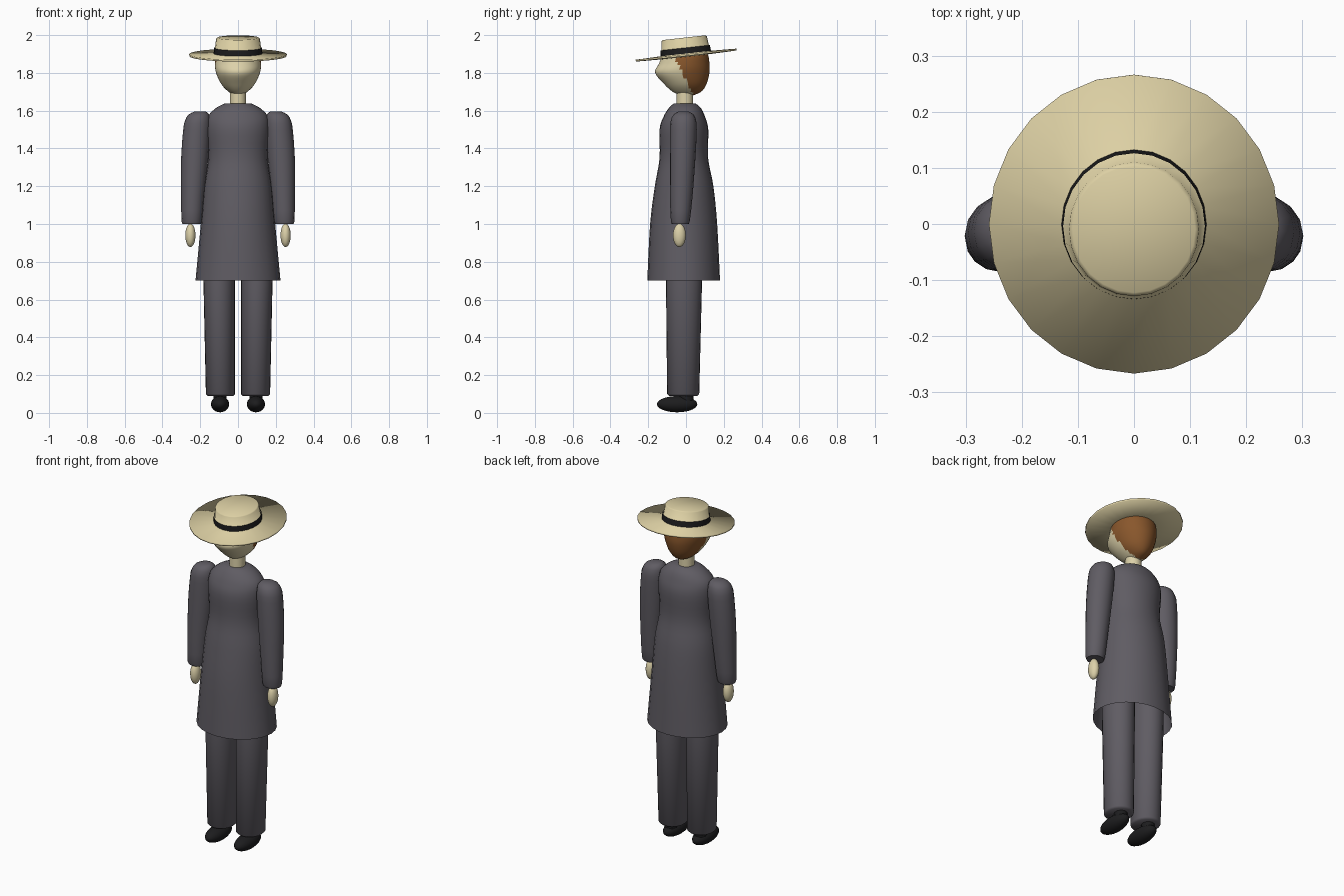
import bpy, bmesh, math
from mathutils import Vector, Matrix

cube = bpy.data.objects.get("Cube")
if cube:
    bpy.data.objects.remove(cube, do_unlink=True)


def material(name, r, g, b):
    m = bpy.data.materials.new(name)
    m.use_nodes = True
    m.diffuse_color = (r, g, b, 1)
    bsdf = m.node_tree.nodes["Principled BSDF"]
    bsdf.inputs["Base Color"].default_value = (r, g, b, 1)
    bsdf.inputs["Roughness"].default_value = 0.8
    return m


CLOTH = material("grey cloth", 0.115, 0.107, 0.125)
SKIN = material("pale skin", 0.72, 0.64, 0.40)
STRAW = material("straw", 0.72, 0.63, 0.37)
HAIR = material("brown hair", 0.25, 0.095, 0.025)
BLACK = material("black leather", 0.012, 0.012, 0.013)


def finish(name, bm, mats, angle=50):
    bmesh.ops.recalc_face_normals(bm, faces=bm.faces)
    mesh = bpy.data.meshes.new(name)
    bm.to_mesh(mesh)
    bm.free()
    for m in mats:
        mesh.materials.append(m)
    obj = bpy.data.objects.new(name, mesh)
    bpy.context.collection.objects.link(obj)
    bpy.ops.object.select_all(action="DESELECT")
    obj.select_set(True)
    bpy.context.view_layer.objects.active = obj
    bpy.ops.object.shade_smooth_by_angle(angle=math.radians(angle))
    return obj


def spline(rows, steps):
    """Catmull-Rom refinement of a list of ring settings."""
    rows = [Vector(r) for r in rows]
    out = []
    for i in range(len(rows) - 1):
        a, b = rows[i], rows[i + 1]
        p = rows[max(i - 1, 0)]
        n = rows[min(i + 2, len(rows) - 1)]
        for k in range(steps):
            t = k / steps
            out.append(0.5 * (2 * a + (b - p) * t + (2 * p - 5 * a + 4 * b - n) * t * t
                              + (3 * a - p - 3 * b + n) * t ** 3))
    return out + [rows[-1]]


def loft(rows, sides=24, steps=1, caps=(True, True)):
    """Rings of (z, centre x, half width, front y, back y)."""
    bm = bmesh.new()
    rings = []
    for z, cx, rx, yf, yb in (spline(rows, steps) if steps > 1 else rows):
        ring = []
        for i in range(sides):
            a = math.tau * i / sides
            ring.append(bm.verts.new((cx + rx * math.cos(a),
                                      (yf + yb) / 2 + (yb - yf) / 2 * math.sin(a), z)))
        rings.append(ring)
    for lo, hi in zip(rings, rings[1:]):
        for i in range(sides):
            j = (i + 1) % sides
            bm.faces.new((lo[i], lo[j], hi[j], hi[i]))
    for ring, cap in ((rings[0], caps[0]), (rings[-1], caps[1])):
        if cap:
            bm.faces.new(ring)
    return bm


def ellipsoid(name, centre, radii, mat):
    bm = bmesh.new()
    bmesh.ops.create_uvsphere(bm, u_segments=20, v_segments=14, radius=1)
    bm.transform(Matrix.Translation(centre) @ Matrix.Diagonal((*radii, 1)))
    return finish(name, bm, [mat])


# Long flared coat, open at the hem
coat = loft([(0.70, 0, 0.225, -0.205, 0.18), (1.0, 0, 0.197, -0.19, 0.165),
             (1.2, 0, 0.18, -0.165, 0.145), (1.35, 0, 0.157, -0.14, 0.117),
             (1.5, 0, 0.167, -0.14, 0.118), (1.57, 0, 0.158, -0.118, 0.10),
             (1.615, 0, 0.115, -0.09, 0.078), (1.638, 0, 0.07, -0.065, 0.05)],
            steps=4, caps=(False, True))
finish("coat", coat, [CLOTH])

# Limbs, mirrored left and right
for side, s in (("left", 1), ("right", -1)):
    sleeve = loft([(1.0, s * 0.245, 0.044, -0.07, 0.01), (1.015, s * 0.245, 0.054, -0.08, 0.02),
                   (1.15, s * 0.24, 0.061, -0.085, 0.035), (1.35, s * 0.229, 0.072, -0.086, 0.05),
                   (1.5, s * 0.218, 0.072, -0.085, 0.057), (1.55, s * 0.213, 0.067, -0.08, 0.053),
                   (1.58, s * 0.207, 0.054, -0.065, 0.04), (1.595, s * 0.2, 0.03, -0.04, 0.015)],
                  sides=16, steps=2)
    finish(side + "_sleeve", sleeve, [CLOTH])
    ellipsoid(side + "_hand", (s * 0.252, -0.035, 0.94), (0.027, 0.034, 0.062), SKIN)
    trouser = loft([(0.09, s * 0.093, 0.068, -0.09, 0.06), (0.1, s * 0.093, 0.077, -0.1, 0.07),
                    (0.7, s * 0.1, 0.083, -0.106, 0.085), (0.95, s * 0.1, 0.083, -0.106, 0.09)])
    finish(side + "_trouser_leg", trouser, [CLOTH])
    ellipsoid(side + "_shoe", (s * 0.095, -0.047, 0.046), (0.048, 0.107, 0.043), BLACK)
    ankle = loft([(0.05, s * 0.095, 0.035, -0.035, 0.04), (0.1, s * 0.095, 0.035, -0.035, 0.04)],
                 sides=16)
    finish(side + "_ankle", ankle, [BLACK])

# Neck
finish("neck", loft([(1.6, 0, 0.043, -0.05, 0.038), (1.72, 0, 0.043, -0.05, 0.038)]), [SKIN])

# Head with pointed face profile; hair covers the faces behind a slanted line
head = loft([(1.678, 0, 0.012, -0.02, 0.03), (1.70, 0, 0.05, -0.07, 0.08),
             (1.74, 0, 0.088, -0.115, 0.108), (1.80, 0, 0.116, -0.163, 0.124),
             (1.85, 0, 0.122, -0.143, 0.124), (1.90, 0, 0.115, -0.12, 0.115),
             (1.95, 0, 0.08, -0.08, 0.08)], sides=48, steps=6)
for f in head.faces:
    c = f.calc_center_median()
    f.material_index = int(c.y > -0.055 + (1.87 - c.z) * 0.5)
finish("head", head, [SKIN, HAIR])

# Straw hat and ribbon, tipped forward
TILT = Matrix.Translation((0, 0, 1.897)) @ Matrix.Rotation(math.radians(6.3), 4, "X")


def hat_ring(z, r):
    return (z, 0, r * 0.965, -r, r)


hat = loft([hat_ring(-0.012, 0.10), hat_ring(-0.008, 0.267), hat_ring(0.002, 0.268),
            hat_ring(0.006, 0.13), hat_ring(0.085, 0.12), hat_ring(0.09, 0.113)],
           caps=(True, True))
hat.transform(TILT)
finish("straw_hat", hat, [STRAW], 180)
ribbon = loft([hat_ring(0.005, 0.134), hat_ring(0.036, 0.131)], caps=(False, False))
ribbon.transform(TILT)
finish("hat_ribbon", ribbon, [BLACK])
